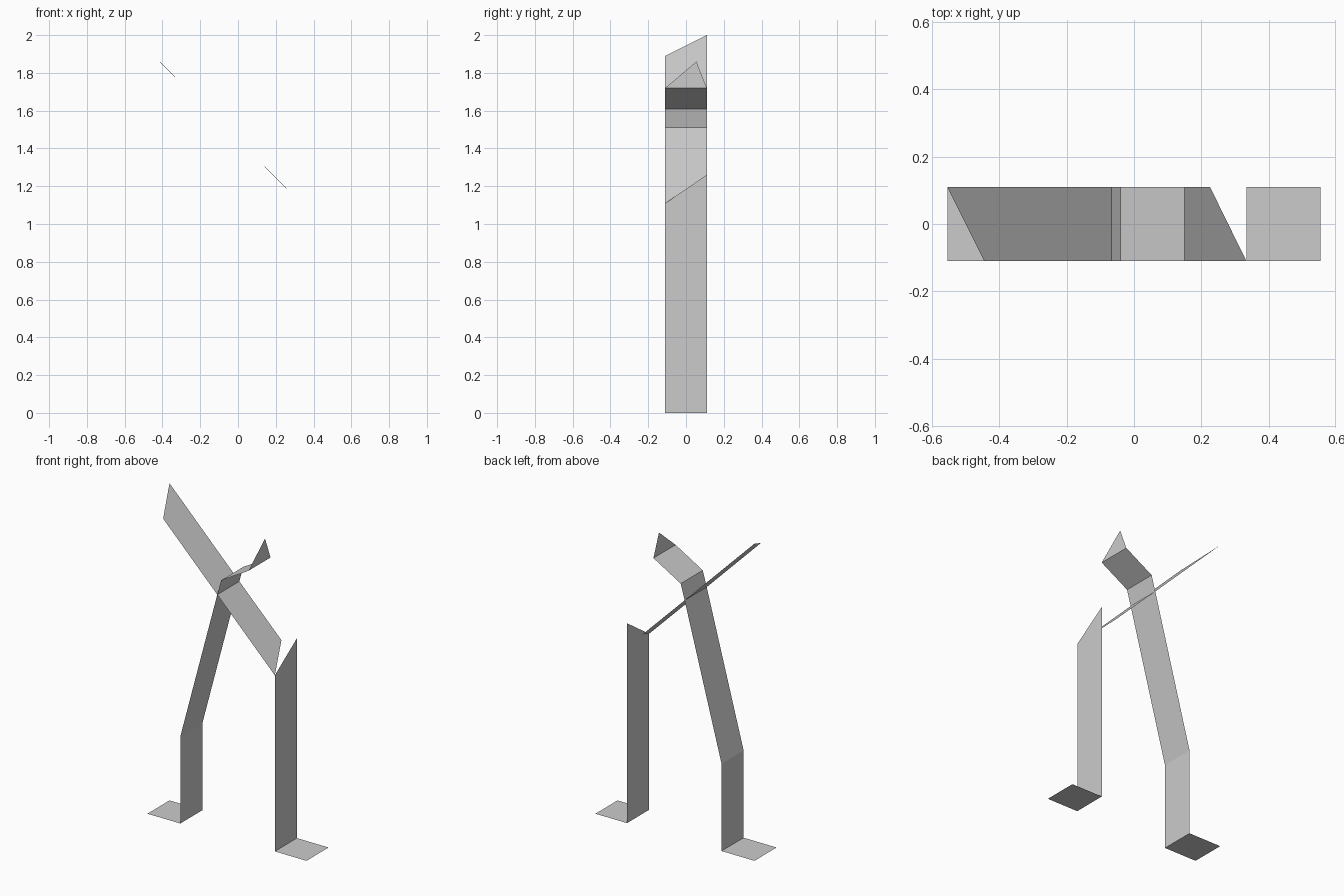
import bpy

cube = bpy.data.objects.get("Cube")
if cube:
    bpy.data.objects.remove(cube, do_unlink=True)

W = 0.11  # half width of every strip

grey = bpy.data.materials.new("light_grey")
grey.use_nodes = True
colour = (0.6, 0.6, 0.6, 1)
grey.diffuse_color = colour
grey.node_tree.nodes["Principled BSDF"].inputs["Base Color"].default_value = colour


def sheet(name, front, back):
    """Thin sheet spanning a front edge path and a back edge path of (x, z) points."""
    n = len(front)
    verts = [(x, -W, z) for x, z in front] + [(x, W, z) for x, z in back]
    faces = [(i, i + 1, n + i + 1, n + i) for i in range(n - 1)]
    return add(name, verts, faces)


def add(name, verts, faces):
    mesh = bpy.data.meshes.new(name)
    mesh.from_pydata(verts, [], faces)
    mesh.materials.append(grey)
    obj = bpy.data.objects.new(name, mesh)
    bpy.context.collection.objects.link(obj)
    return obj


# Bent leg with its foot, neck and head
leg = [(-0.325, 0), (-0.325, 0.55), (-0.068, 1.51), (-0.04, 1.61)]
sheet("right_leg", leg, leg)
foot = [(-0.555, 0), (-0.325, 0)]
sheet("right_foot", foot, foot)
neck = [(-0.04, 1.61), (0.15, 1.72)]
sheet("head_slope", neck, neck)
add("head_tip", [(0.15, -W, 1.72), (0.15, W, 1.72), (0.15, 0.055, 1.86)], [(0, 1, 2)])

# Straight leg with a slanted top, and its foot
sheet("left_leg", [(0.334, 0), (0.334, 1.11)], [(0.334, 0), (0.334, 1.26)])
foot = [(0.334, 0), (0.555, 0)]
sheet("left_foot", foot, foot)

# Diagonal board with skewed ends, crossing the bent leg
sheet("diagonal_board",
      [(-0.445, 1.89), (-0.068, 1.512), (0.334, 1.11)],
      [(-0.555, 2.0), (-0.068, 1.512), (0.226, 1.219)])
